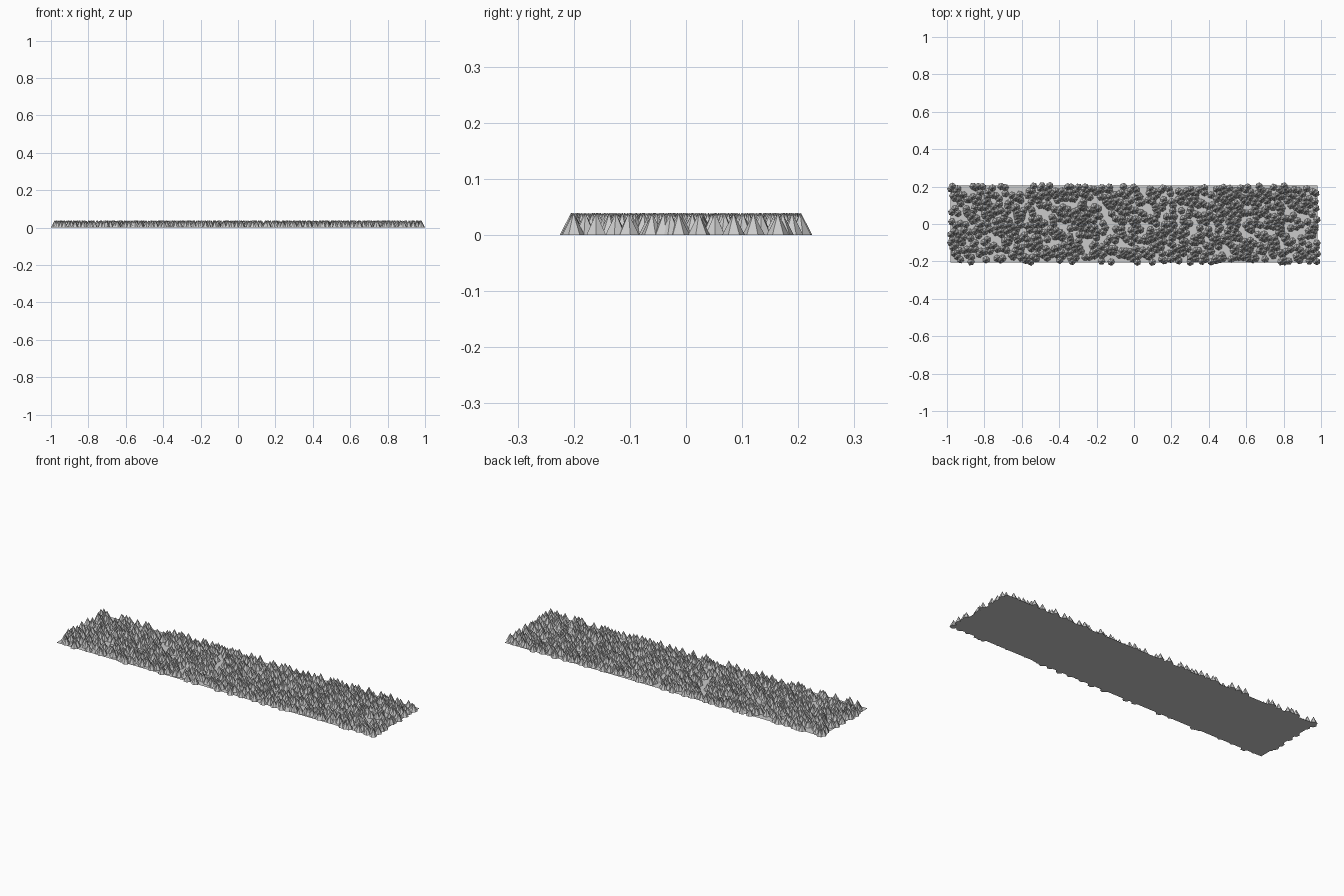
import bpy, bmesh, math, random

if "Cube" in bpy.data.objects:
    bpy.data.objects.remove(bpy.data.objects["Cube"])

random.seed(4)
HX, HY = 0.98, 0.205              # half size of the mat
R, H, SIDES = 0.02, 0.039, 6      # spike radius, height, sides
COUNT, GAP = 900, 0.012


def make_object(name, bm):
    mesh = bpy.data.meshes.new(name)
    bm.to_mesh(mesh)
    bm.free()
    obj = bpy.data.objects.new(name, mesh)
    bpy.context.collection.objects.link(obj)
    return obj


# flat base sheet
bm = bmesh.new()
corners = [(-HX, -HY), (HX, -HY), (HX, HY), (-HX, HY)]
bm.faces.new([bm.verts.new((x, y, 0)) for x, y in corners])
make_object("base_sheet", bm)

# scattered spike positions, starting with the ones that fix the outline
points = [(-HX, -0.1), (HX, -0.16), (-0.45, HY), (0.3, -HY)]
while len(points) < COUNT:
    p = (random.uniform(-HX, HX), random.uniform(-HY, HY))
    if all(math.dist(p, q) > GAP for q in points):
        points.append(p)

# low-poly pyramid spikes
bm = bmesh.new()
for i, (x, y) in enumerate(points):
    turn = (0, 0, math.pi / 2, math.pi / 2)[i] if i < 4 else random.uniform(0, math.tau)
    tip = bm.verts.new((x, y, H))
    ring = []
    for k in range(SIDES):
        a = turn + math.tau * k / SIDES
        ring.append(bm.verts.new((x + R * math.cos(a), y + R * math.sin(a), 0)))
    for k in range(SIDES):
        bm.faces.new((ring[k], ring[(k + 1) % SIDES], tip))
    bm.faces.new(ring[::-1])
make_object("spikes", bm)
